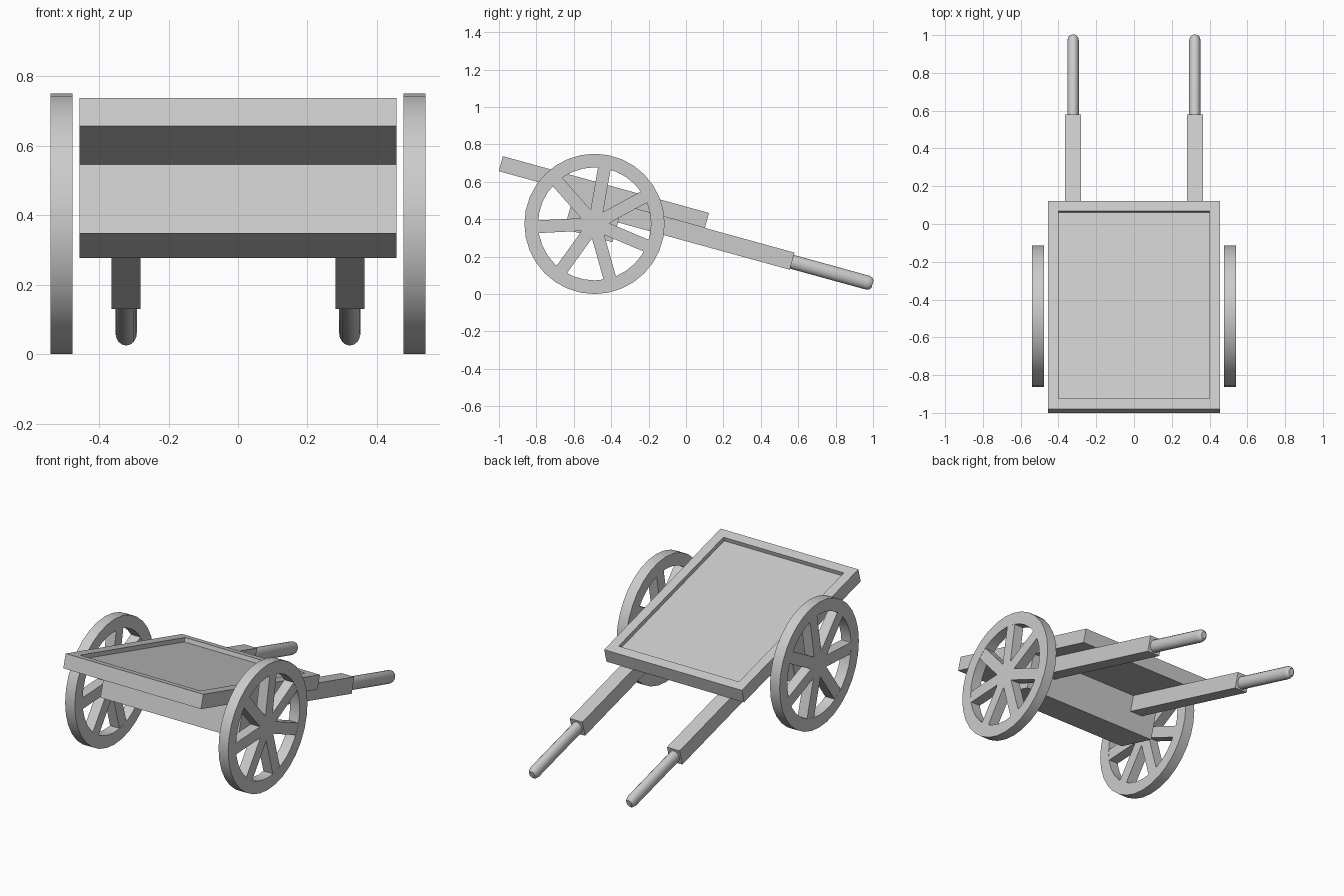
import bpy, bmesh, math
from mathutils import Matrix, Vector

if "Cube" in bpy.data.objects:
    bpy.data.objects.remove(bpy.data.objects["Cube"])

# Tilted cart frame: local y runs down the cart, local z is normal to the bed top
TILT = Matrix.Translation((0, -0.979, 0.737)) @ Matrix.Rotation(math.radians(-15.4), 4, 'X')


def finish(name, bm, smooth=False):
    bmesh.ops.recalc_face_normals(bm, faces=bm.faces)
    me = bpy.data.meshes.new(name)
    bm.to_mesh(me)
    bm.free()
    ob = bpy.data.objects.new(name, me)
    bpy.context.collection.objects.link(ob)
    if smooth:
        bpy.ops.object.select_all(action='DESELECT')
        ob.select_set(True)
        bpy.context.view_layer.objects.active = ob
        bpy.ops.object.shade_smooth_by_angle(angle=math.radians(32))
    return ob


def add_box(bm, lo, hi, matrix):
    lo, hi = Vector(lo), Vector(hi)
    m = matrix @ Matrix.Translation((lo + hi) / 2) @ Matrix.Diagonal((*(hi - lo), 1))
    return bmesh.ops.create_cube(bm, size=1, matrix=m)


def bridge(bm, a, b):
    n = len(a)
    for i in range(n):
        bm.faces.new((a[i], a[(i + 1) % n], b[(i + 1) % n], b[i]))


# Bed with a shallow recessed floor
bm = bmesh.new()
add_box(bm, (-0.456, 0, -0.083), (0.456, 1.143, 0), Matrix.Identity(4))
bm.faces.ensure_lookup_table()
top = max(bm.faces, key=lambda f: f.calc_center_median().z)
bmesh.ops.inset_region(bm, faces=[top], thickness=0.081)
rim = list(top.verts)
ext = bmesh.ops.extrude_face_region(bm, geom=[top])
floor_verts = [g for g in ext['geom'] if isinstance(g, bmesh.types.BMVert)]
bmesh.ops.translate(bm, verts=floor_verts, vec=(0, 0, -0.025))
if top.is_valid and all(v in rim for v in top.verts):
    bmesh.ops.delete(bm, geom=[top], context='FACES_ONLY')
bm.transform(TILT)
finish("bed", bm)

# Axle block under the bed
bm = bmesh.new()
add_box(bm, (-0.456, 0.42, -0.288), (0.456, 0.687, -0.08), TILT)
finish("axle_block", bm)

for side, label in ((-1, "left"), (1, "right")):
    # Square shaft rail
    x = 0.322 * side
    bm = bmesh.new()
    add_box(bm, (x - 0.042, 0.6, -0.178), (x + 0.042, 1.64, -0.083), TILT)
    finish(label + "_rail", bm)

    # Rounded handle with a bevelled tip
    bm = bmesh.new()
    rings = []
    for s, k in ((1.62, 1), (2.058, 1), (2.077, 0.85), (2.087, 0.55)):
        rings.append([bm.verts.new(TILT @ Vector((
            x + 0.031 * k * math.cos(a), s, -0.134 + 0.038 * k * math.sin(a))))
            for a in (math.tau * i / 16 for i in range(16))])
    for a, b in zip(rings, rings[1:]):
        bridge(bm, a, b)
    bm.faces.new(rings[0])
    bm.faces.new(rings[-1])
    finish(label + "_handle", bm, True)

    # Wheel rim
    hub = Vector((0.508 * side, -0.489, 0.375))
    bm = bmesh.new()
    rings = [[bm.verts.new(hub + Vector((dx, r * math.cos(a), r * math.sin(a))))
              for a in (math.tau * i / 32 for i in range(32))]
             for r, dx in ((0.375, -0.032), (0.375, 0.032), (0.302, 0.032), (0.302, -0.032))]
    for i in range(4):
        bridge(bm, rings[i], rings[(i + 1) % 4])
    finish(label + "_wheel_rim", bm, True)

    # Seven spokes meeting at the centre
    bm = bmesh.new()
    for i in range(7):
        m = Matrix.Translation(hub) @ Matrix.Rotation(math.radians(80) + math.tau * i / 7, 4, 'X')
        add_box(bm, (-0.031, 0, -0.034), (0.031, 0.315, 0.034), m)
    finish(label + "_wheel_spokes", bm)
